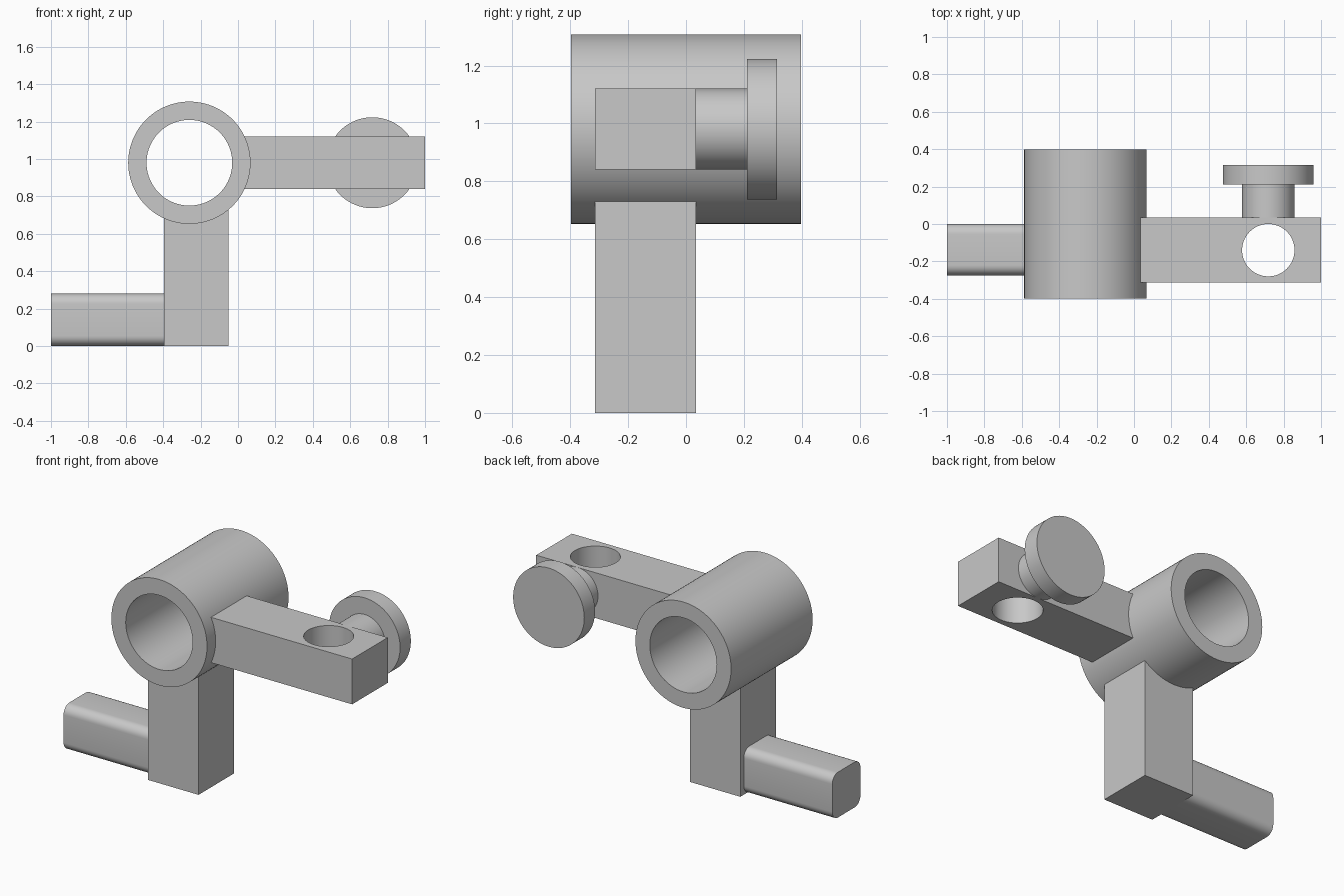
import bpy
import bmesh
import math
from mathutils import Matrix, Vector

if "Cube" in bpy.data.objects:
    bpy.data.objects.remove(bpy.data.objects["Cube"], do_unlink=True)

# One grey for the whole bracket
GREY = (0.58, 0.58, 0.58, 1)
grey = bpy.data.materials.new("plain grey")
grey.use_nodes = True
grey.diffuse_color = GREY
grey.node_tree.nodes["Principled BSDF"].inputs["Base Color"].default_value = GREY


def add_part(name, bm):
    bmesh.ops.recalc_face_normals(bm, faces=bm.faces)
    mesh = bpy.data.meshes.new(name)
    bm.to_mesh(mesh)
    bm.free()
    mesh.materials.append(grey)
    part = bpy.data.objects.new(name, mesh)
    bpy.context.collection.objects.link(part)
    return part


def block(name, low, high, round_x=0):
    """Box between two corners; edges along x may be rounded."""
    low, high = Vector(low), Vector(high)
    bm = bmesh.new()
    bmesh.ops.create_cube(bm, size=1)
    bmesh.ops.scale(bm, vec=high - low, verts=bm.verts)
    bmesh.ops.translate(bm, vec=(low + high) / 2, verts=bm.verts)
    if round_x:
        edges = [e for e in bm.edges
                 if abs(e.verts[0].co.x - e.verts[1].co.x) > 0.01]
        bmesh.ops.bevel(bm, geom=edges, offset=round_x, segments=8,
                        profile=0.5, affect='EDGES')
    return add_part(name, bm)


def lathe(name, profile, centre, axis='Y', closed=False, steps=96):
    """Spin (radius, along) points about an axis through centre."""
    bm = bmesh.new()
    verts = [bm.verts.new((r, 0, h)) for r, h in profile]
    edges = [bm.edges.new(pair) for pair in zip(verts, verts[1:])]
    if closed:
        edges.append(bm.edges.new((verts[-1], verts[0])))
    bmesh.ops.spin(bm, geom=verts + edges, cent=(0, 0, 0), axis=(0, 0, 1),
                   angle=math.tau, steps=steps)
    bmesh.ops.remove_doubles(bm, verts=bm.verts, dist=1e-5)
    turn = Matrix.Rotation(-math.pi / 2, 4, 'X') if axis == 'Y' else Matrix()
    bmesh.ops.transform(bm, matrix=Matrix.Translation(centre) @ turn,
                        verts=bm.verts)
    return add_part(name, bm)


def cut(part, cutter):
    """Cut one part with another and keep the plain result."""
    mod = part.modifiers.new("cut", 'BOOLEAN')
    mod.operation = 'DIFFERENCE'
    mod.solver = 'EXACT'
    mod.object = cutter
    graph = bpy.context.evaluated_depsgraph_get()
    result = bpy.data.meshes.new_from_object(part.evaluated_get(graph))
    part.modifiers.clear()
    part.data = result


# Bearing tube
hub = (-0.26, 0, 0.98)
R, BORE, HALF = 0.327, 0.229, 0.398
tube = lathe("bearing_tube",
             [(BORE, -HALF), (R, -HALF), (R, HALF), (BORE, HALF)],
             hub, closed=True)

# Upright, side arm and rounded foot bar
upright = block("upright", (-0.395, -0.314, 0), (-0.05, 0.034, 0.85))
arm = block("side_arm", (-0.1, -0.314, 0.84), (1, 0.034, 1.12))
foot = block("foot_bar", (-1, -0.275, 0), (-0.395, 0, 0.28), round_x=0.055)

# Knob on the back of the arm
knob = lathe("knob",
             [(0, 0.034), (0.14, 0.034), (0.14, 0.21), (0.243, 0.21),
              (0.243, 0.315), (0, 0.315)], (0.718, 0, 0.98))

# Fit the blocks to the tube and drill the arm
tube_cutter = lathe("tube_cutter", [(0, -0.5), (R, -0.5), (R, 0.5), (0, 0.5)],
                    hub)
hole_cutter = lathe("hole_cutter",
                    [(0, -0.5), (0.14, -0.5), (0.14, 0.5), (0, 0.5)],
                    (0.718, -0.14, 0.98), axis='Z')
cut(upright, tube_cutter)
cut(arm, tube_cutter)
cut(arm, hole_cutter)
for cutter in (tube_cutter, hole_cutter):
    bpy.data.objects.remove(cutter, do_unlink=True)

# Smooth the round surfaces, keep the edges sharp
bpy.ops.object.select_all(action='DESELECT')
for part in (tube, upright, arm, foot, knob):
    part.select_set(True)
bpy.context.view_layer.objects.active = tube
bpy.ops.object.shade_smooth_by_angle(angle=math.radians(30))
